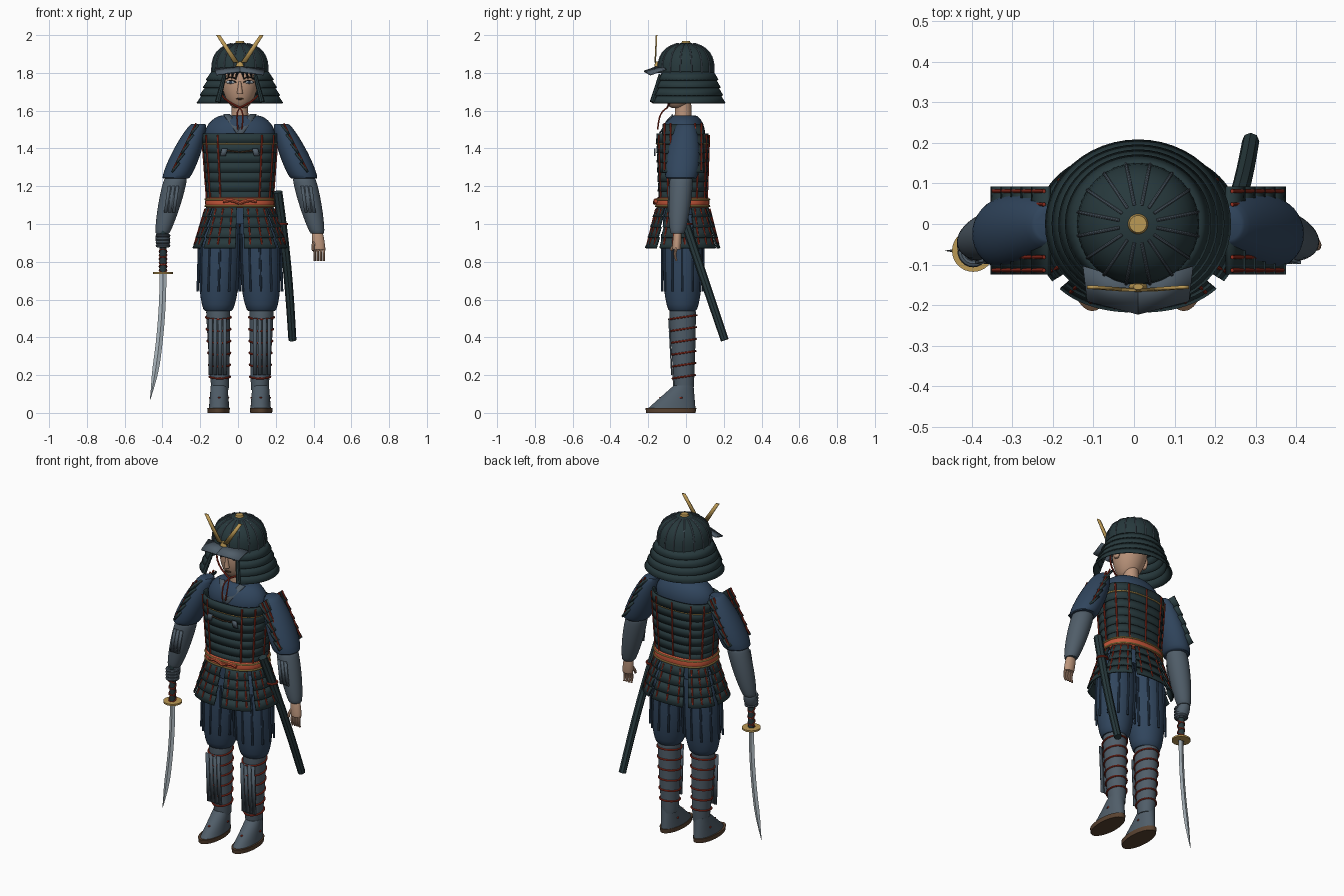
import bpy, bmesh, math
from mathutils import Vector

if "Cube" in bpy.data.objects:
    bpy.data.objects.remove(bpy.data.objects["Cube"])

SIDES = ((1, "left"), (-1, "right"))
CENTRE = .01
made = []


def material(name, *rgb):
    mat = bpy.data.materials.new(name)
    mat.use_nodes = True
    mat.diffuse_color = (*rgb, 1)
    mat.node_tree.nodes["Principled BSDF"].inputs["Base Color"].default_value = (*rgb, 1)
    return mat


armor = material("dark teal lacquer", .02, .04, .045)
cloth = material("navy cloth", .03, .06, .11)
grey = material("slate grey", .08, .11, .14)
skin = material("skin", .5, .3, .2)
gold = material("gold", .5, .32, .09)
red = material("red cord", .33, .03, .015)
orange = material("orange sash", .55, .09, .04)
steel = material("steel", .4, .46, .5)
brown = material("brown leather", .1, .055, .03)
black = material("black hair", .01, .01, .01)


def build(name, verts, faces, mat, side=1, thickness=0):
    mesh = bpy.data.meshes.new(name)
    bm = bmesh.new()
    corners = [bm.verts.new((CENTRE + side * x, y, z)) for x, y, z in verts]
    for face in faces:
        bm.faces.new([corners[i] for i in face])
    bmesh.ops.recalc_face_normals(bm, faces=bm.faces)
    bm.to_mesh(mesh)
    bm.free()
    mesh.materials.append(mat)
    part = bpy.data.objects.new(name, mesh)
    bpy.context.collection.objects.link(part)
    if thickness:
        solid = part.modifiers.new("thickness", "SOLIDIFY")
        solid.thickness, solid.offset = thickness, 0
    made.append(part)


def oval(degrees, rx, ry, power=2):
    def bend(v):
        return math.copysign(abs(v) ** (2 / power), v)
    angle = math.radians(degrees)
    return rx * bend(math.cos(angle)), ry * bend(math.sin(angle))


def skinned(name, rings, mat, side=1, closed=True, thickness=0):
    """Joins equal rings of points into a surface; closed rings are capped."""
    count = len(rings[0])
    verts = [point for ring in rings for point in ring]
    faces = []
    for row in range(0, len(verts) - count, count):
        for i in range(count if closed else count - 1):
            j = (i + 1) % count
            faces.append((row + i, row + j, row + count + j, row + count + i))
    if closed:
        faces += [range(count), range(len(verts) - count, len(verts))]
    build(name, verts, faces, mat, side, thickness)


def ring(centre, rx, ry, power=2, start=0, stop=360, count=32):
    points = []
    for i in range(count):
        x, y = oval(start + (stop - start) * i / count, rx, ry, power)
        points.append(Vector(centre) + Vector((x, y, 0)))
    return points


def girth(t, wide, narrow, bulge):
    return wide + (narrow - wide) * t + bulge * math.sqrt(abs(math.sin(math.pi * t)))


def limb(name, top, bottom, mat, wide, narrow, side=1, bulge=0, depth=1, power=2):
    rings = []
    for i in range(13):
        t = (1 - math.cos(math.pi * i / 12)) / 2
        r = girth(t, wide, narrow, bulge)
        rings.append(ring(Vector(top).lerp(Vector(bottom), t), r, r * depth, power))
    skinned(name, rings, mat, side)


def bow(start, end, sag=(0, 0, 0)):
    start, end, sag = Vector(start), Vector(end), Vector(sag)
    return [start.lerp(end, i / 8) + sag * math.sin(math.pi * i / 8) for i in range(9)]


def cord(name, path, mat, radius, side=1, taper=1):
    last = len(path) - 1
    tangents = [(path[min(i + 1, last)] - path[max(i - 1, 0)]).normalized() for i in range(last + 1)]
    spread = [sum(abs(t[axis]) for t in tangents) for axis in range(3)]
    across = Vector((0, 0, 0))
    across[spread.index(min(spread))] = 1
    rings = []
    for i, (point, tangent) in enumerate(zip(path, tangents)):
        u = tangent.cross(across).normalized()
        v = tangent.cross(u)
        r = radius * (1 + (taper - 1) * i / last)
        turns = [oval(a, r, r) for a in range(0, 360, 45)]
        rings.append([point + u * x + v * y for x, y in turns])
    skinned(name, rings, mat, side)


def hoop(name, centre, rx, ry, mat, radius, side=1, power=2, tilt=0):
    path = ring(centre, rx, ry, power, count=24)
    for point in path:
        point.z += tilt * (point.y - centre[1])
    cord(name, path + path[:1], mat, radius, side)


def plate(name, points, mat, side=1, thickness=.008):
    build(name, points, [range(len(points))], mat, side, thickness)


def strip(name, start, end, mat, side, width, taper=1):
    half = Vector((width / 2, 0, 0))
    start, end = Vector(start), Vector(end)
    plate(name, [start - half, start + half, end + half * taper, end - half * taper], mat, side)


# Armour outlines by height: depth offset, half width, half depth
MIDDLE = -.018


def chest(z):
    return MIDDLE, .165 + .075 * (z - 1.1), .12 + .035 * (z - 1.1)


def skirt(z):
    return MIDDLE, .17 + .3 * (1.1 - z), .13 + .25 * (1.1 - z)


def neck_guard(z):
    return 0, .15 + .4 * (1.8 - z), .145 + .3 * (1.8 - z)


def tiers(name, outline, count, top, pitch, lip, power, start, stop):
    for i in range(count):
        rows = []
        for z, out in ((top - pitch * i, 0), (top - pitch * (i + 1.05), lip)):
            y, rx, ry = outline(z)
            row = ring((0, y, z), rx + out, ry + out, power, start, stop, 40)
            rows.append(row + ring((0, y, z), rx + out, ry + out, power, stop, stop, 1))
        skinned(name, rows, armor, closed=False, thickness=.008)


def lace(name, outline, angle, top, low, power):
    ends = []
    for z in (top, low):
        y, rx, ry = outline(z)
        ends += ring((0, y, z), rx + .008, ry + .008, power, angle, angle, 1)
    cord(name, bow(*ends), red, .005)


# Joints of the left side, mirrored for the right
shoulder, elbow, wrist = Vector((.22, 0, 1.53)), Vector((.34, -.025, 1.24)), Vector((.41, -.045, .95))
hip, knee, ankle = Vector((.1, MIDDLE, 1.05)), Vector((.115, MIDDLE, .54)), Vector((.105, -.01, .12))
chin, crown = Vector((0, -.045, 1.615)), Vector((0, -.01, 1.85))
hilt, up = Vector((.407, -.066, .735)), Vector((0, 0, 1))

# Torso
limb("jacket_yoke", (0, -.01, 1.575), (0, MIDDLE, 1.4), cloth, .09, .12, bulge=.08, depth=.62)
limb("jacket_body", (0, MIDDLE, 1.42), (0, MIDDLE, 1), cloth, .16, .16, depth=.65)
tiers("chest_row", chest, 7, 1.48, .051, .006, 2.6, 0, 360)
for angle in range(-60, 270, 30):
    lace("chest_lace", chest, angle, 1.47, 1.13, 2.6)
y, rx, ry = chest(1.425)
hoop("chest_trim", (0, y, 1.425), rx + .006, ry + .006, gold, .005, power=2.6)
limb("sash", (0, MIDDLE, 1.14), (0, MIDDLE, 1.085), orange, .174, .174, bulge=.01, depth=.77, power=2.5)
for z in (1.095, 1.13):
    hoop("sash_edge", (0, MIDDLE, z), .184, .142, gold, .005, power=2.5)

# Armoured skirt of seven panels, split at the front
panel = 360 / 7
for i in range(7):
    middle = panel * (i + .5) - 90
    tiers("skirt_panel", skirt, 4, 1.095, .055, .01, 2.3, middle - 22, middle + 22)
    for offset in (-15, 0, 15):
        lace("skirt_lace", skirt, middle + offset, 1.08, .89, 2.3)

for side, label in SIDES:
    # Collar and chest ties
    strip(label + "_collar", (.07, -.07, 1.58), (0, -.14, 1.48), grey, side, .035)
    strip(label + "_chest_tie", (.08, -.165, 1.4), (.09, -.165, 1.36), grey, side, .03)
    cord(label + "_tie_string", bow((.08, -.165, 1.39), (0, -.165, 1.38)), brown, .004, side)
    cord(label + "_sash_knot", bow((0, -.165, 1.11), (.09, -.16, 1.12), up * .01), orange, .01, side)

    # Trousers and wrapped shins
    limb(label + "_trouser", hip, knee, cloth, .08, .07, side, bulge=.036, depth=.97)
    for angle in range(0, 360, 30):
        x, y = oval(angle, .112, .109)
        pleat = bow(hip.lerp(knee, .2), hip.lerp(knee, .8))
        cord(label + "_pleat", [p + Vector((x, y, 0)) for p in pleat], cloth, .006, side)
    limb(label + "_shin", knee, ankle, grey, .063, .045, side, bulge=.003, depth=1.1)
    for i in range(4):
        slat = Vector((.08 + .025 * i, -.09, .5))
        strip(label + "_shin_slat", slat, slat + Vector((0, .015, -.3)), grey, side, .02)
    for i in range(6):
        t = .08 + .15 * i
        r = girth(t, .068, .052, 0)
        hoop(label + "_shin_tie", knee.lerp(ankle, t), r, r * 1.1, red, .005, side, tilt=.15)

    # Shoes, sloping from ankle to toe
    rings = []
    for i in range(6):
        toe, heel = -.2 + .027 * i, .05 - .002 * i
        rings.append(ring((.11, (toe + heel) / 2, .025 + .024 * i), .054 - .002 * i, (heel - toe) / 2))
    skinned(label + "_shoe", rings, grey, side)
    limb(label + "_sole", (.113, -.08, 0), (.113, -.08, .026), brown, .058, .06, side, depth=2.25)
    for edge in (-1, 1):
        cord(label + "_sandal_strap", bow((.11, -.14, .08), (.11 + .05 * edge, -.02, .08)), red, .005, side)

    # Sleeves and forearm guards
    limb(label + "_sleeve", shoulder, elbow, cloth, .035, .066, side, bulge=.025, depth=1.15)
    limb(label + "_forearm", elbow, wrist, grey, .057, .034, side, bulge=.013)
    for i in range(3):
        slat = Vector((.33 + .022 * i, -.09, 1.2))
        strip(label + "_forearm_slat", slat, slat + Vector((.02, -.005, -.14)), grey, side, .017)

    # Shoulder guards of five shingled rows
    step, width = Vector((.025, 0, -.05)), Vector((0, .217, 0))
    corner = Vector((.22, -.125, 1.525))
    for i in range(5):
        top, low = corner + step * i, corner + step * (i + 1) + Vector((.015, 0, 0))
        plate(label + "_shoulder_row", [top, top + width, low + width, low], armor, side, .012)
    for t in (.05, .2, .8, .95):
        top = corner + width * t + Vector((.012, 0, .008))
        cord(label + "_shoulder_lace", bow(top, top + step * 5), red, .005, side)

# Open left hand
palm = wrist + Vector((.01, -.005, -.085))
limb("left_palm", wrist, palm, skin, .028, .03, bulge=.004, depth=.7)
for i in range(4):
    knuckle = palm + Vector((.016 * i - .024, 0, .01))
    cord("left_finger", bow(knuckle, knuckle - up * .07, (0, -.008, 0)), skin, .0085, taper=.7)
cord("left_thumb", bow(wrist - up * .03, wrist + Vector((-.022, -.035, -.09)), (-.01, 0, 0)), skin, .012, taper=.6)

# Gloved right hand and sword
limb("right_fist", wrist, hilt + up * .14, grey, .03, .025, -1, bulge=.01)
for i in range(4):
    hoop("right_finger", hilt + up * (.15 + .018 * i), .03, .032, grey, .009, -1)
limb("sword_grip", hilt, hilt + up * .23, armor, .018, .018, -1)
for i in range(6):
    hoop("grip_wrap", hilt + up * (.02 + .02 * i), .02, .02, red, .003, -1, tilt=.6 * (-1) ** i)
limb("sword_guard", hilt, hilt + up * .01, gold, .052, .052, -1)
blade = []
for i in range(12):
    t = i / 11
    spine = hilt + Vector((.068 * t * t, 0, -.665 * t))
    width = .018 * min(1, 4 * (1.02 - t))
    blade.append(ring(spine, width, width / 3, count=4))
skinned("sword_blade", blade, steel, -1)

# Scabbard on the left hip
cord("scabbard", bow((.2, -.06, 1.17), (.278, .205, .385), (.01, 0, 0)), armor, .025, taper=.85)
hoop("scabbard_tie", (.22, 0, 1), .03, .03, red, .006)

# Head and face
SKULL = (.03, .07, .045)
limb("neck", (0, -.015, 1.54), (0, -.015, 1.68), skin, .046, .041)
limb("head", chin, crown, skin, SKULL[0], SKULL[1], bulge=SKULL[2])


def face(x, z, out=.003):
    t = (z - chin.z) / (crown.z - chin.z)
    return Vector((x, chin.lerp(crown, t).y - math.sqrt(girth(t, *SKULL) ** 2 - x * x) - out, z))


def patch(name, x, z, rx, rz, mat, side=1, out=.003):
    spots = [oval(a, rx, rz) for a in range(0, 360, 45)]
    plate(name, [face(x + dx, z + dz, out) for dx, dz in spots], mat, side, .006)


limb("nose", face(0, 1.755), face(0, 1.69), skin, .006, .016)
patch("mouth", 0, 1.662, .02, .004, brown)
for side, label in SIDES:
    limb(label + "_ear", (.1, -.02, 1.7), (.1, -.015, 1.765), skin, .008, .01, side, bulge=.007, depth=1.4)
    patch(label + "_eye", .05, 1.75, .022, .008, steel, side)
    patch(label + "_iris", .048, 1.75, .007, .007, cloth, side, .005)
    for name, z, size in (("_eyelid", 1.75, .003), ("_brow", 1.768, .004)):
        cord(label + name, bow(face(.02, z), face(.075, z), up * .01), black, size, side)
    for i in range(4):
        x = .01 + .022 * i
        cord(label + "_hair_lock", bow(face(x, 1.82, .01), face(x + .012, 1.765)), black, .011, side, taper=.1)
    knot = chin + Vector((0, -.055, 0))
    cord(label + "_chin_cord", bow((.11, -.04, 1.8), knot, (.045, 0, -.02)), red, .005, side)
    cord(label + "_cord_tail", bow(knot, (.01, -.15, 1.5), (.01, -.01, .02)), red, .004, side)

# Helmet bowl with sixteen ribs
dome = []
for i in range(9):
    u = math.sin(1.5 * i / 8)
    r = .151 * math.sqrt(1 - u ** 3)
    dome.append(((0, 0, 1.8 + .16 * u), r, r))
skinned("helmet_bowl", [ring(*level) for level in dome], armor)
for i in range(16):
    path = [ring(*level, start=22.5 * (i + .5), stop=0, count=1)[0] for level in dome[:-1]]
    cord("helmet_rib", path, grey, .004)
limb("helmet_finial", (0, 0, 1.955), (0, 0, 1.968), gold, .026, .021)

# Neck guard, brim and crest
tiers("neck_guard", neck_guard, 4, 1.805, .041, .012, 2, -59, 239)
limb("crest_base", (0, -.155, 1.835), (0, -.155, 1.86), gold, .022, .012, depth=.6)
for side, label in SIDES:
    cord(label + "_guard_roll", bow((.08, -.135, 1.79), (.117, -.178, 1.645)), armor, .01, side, taper=1.4)
    plate(label + "_brim", [(0, -.145, 1.835), (.135, -.105, 1.82), (.125, -.19, 1.79), (0, -.222, 1.808)], grey, side)
    strip(label + "_crest_horn", (.02, -.163, 1.855), (.115, -.156, 2), gold, side, .03, .7)

# Smooth shading with crisp edges
bpy.ops.object.select_all(action="DESELECT")
for part in made:
    part.select_set(True)
bpy.context.view_layer.objects.active = made[0]
bpy.ops.object.shade_smooth_by_angle(angle=math.radians(35))
